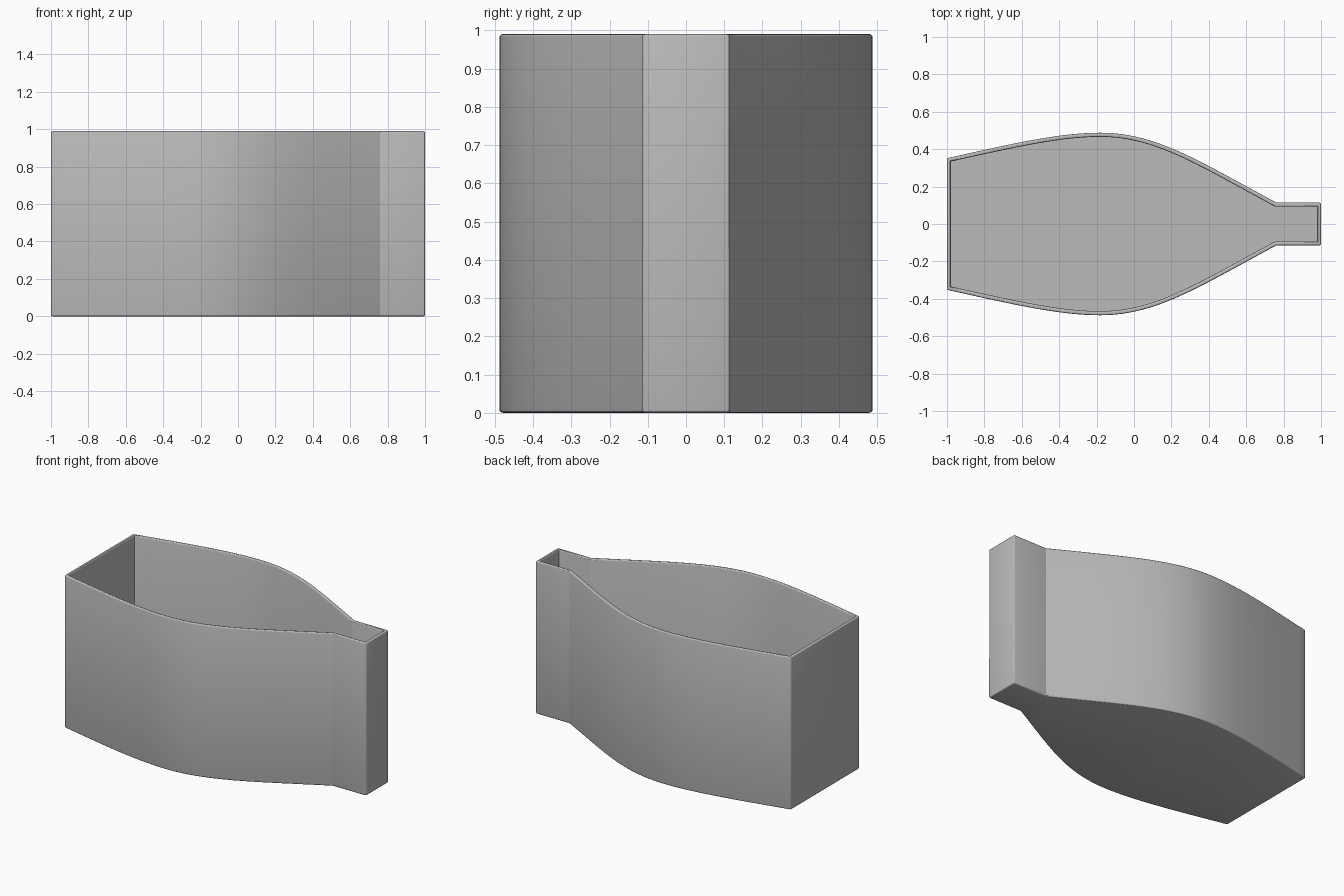
import bpy, bmesh, math
from mathutils import Vector
from mathutils.geometry import interpolate_bezier

HEIGHT, WALL, ROUND = 0.99, 0.022, 0.009

cube = bpy.data.objects.get("Cube")
if cube:
    bpy.data.objects.remove(cube, do_unlink=True)


def curve(points, steps):
    return interpolate_bezier(*[Vector((x, y, 0)) for x, y in points], steps)


# Half outline: wide tail end, bulging side, narrow neck
side = curve([(-1, 0.352), (-0.65, 0.43), (-0.4, 0.488), (-0.18, 0.488)], 16)
side += curve([(-0.18, 0.488), (0.12, 0.488), (0.35, 0.335), (0.76, 0.115)], 24)[1:]
side.append(Vector((1, 0.115, 0)))
outline = [Vector((p.x, -p.y, 0)) for p in side] + side[::-1]

# Solid body extruded from the outline
bm = bmesh.new()
base = bm.faces.new([bm.verts.new(p) for p in outline])
ext = bmesh.ops.extrude_face_region(bm, geom=[base], use_keep_orig=True)
top_verts = [g for g in ext["geom"] if isinstance(g, bmesh.types.BMVert)]
bmesh.ops.translate(bm, verts=top_verts, vec=(0, 0, HEIGHT))
bmesh.ops.recalc_face_normals(bm, faces=bm.faces[:])

# Hollow cavity with a thin rim and floor
top = max(bm.faces, key=lambda f: f.calc_center_median().z)
bmesh.ops.inset_region(bm, faces=[top], thickness=WALL, use_even_offset=True)
floor = bmesh.ops.extrude_discrete_faces(bm, faces=[top])["faces"][0]
bmesh.ops.translate(bm, verts=floor.verts[:], vec=(0, 0, WALL - HEIGHT))

# Rounded convex edges: rim, base and upright corners
convex = [e for e in bm.edges
          if e.is_manifold and e.calc_face_angle_signed() > math.radians(40)]
bmesh.ops.bevel(bm, geom=convex, offset=ROUND, segments=3, profile=0.5,
                affect='EDGES', clamp_overlap=True)

mesh = bpy.data.meshes.new("vessel")
bm.to_mesh(mesh)
bm.free()
vessel = bpy.data.objects.new("vessel", mesh)
bpy.context.collection.objects.link(vessel)

# Plain grey
grey = bpy.data.materials.new("grey")
grey.use_nodes = True
color = (0.5, 0.5, 0.5, 1)
grey.diffuse_color = color
grey.node_tree.nodes["Principled BSDF"].inputs["Base Color"].default_value = color
mesh.materials.append(grey)

bpy.ops.object.select_all(action='DESELECT')
vessel.select_set(True)
bpy.context.view_layer.objects.active = vessel
bpy.ops.object.shade_smooth_by_angle(angle=math.radians(25))
